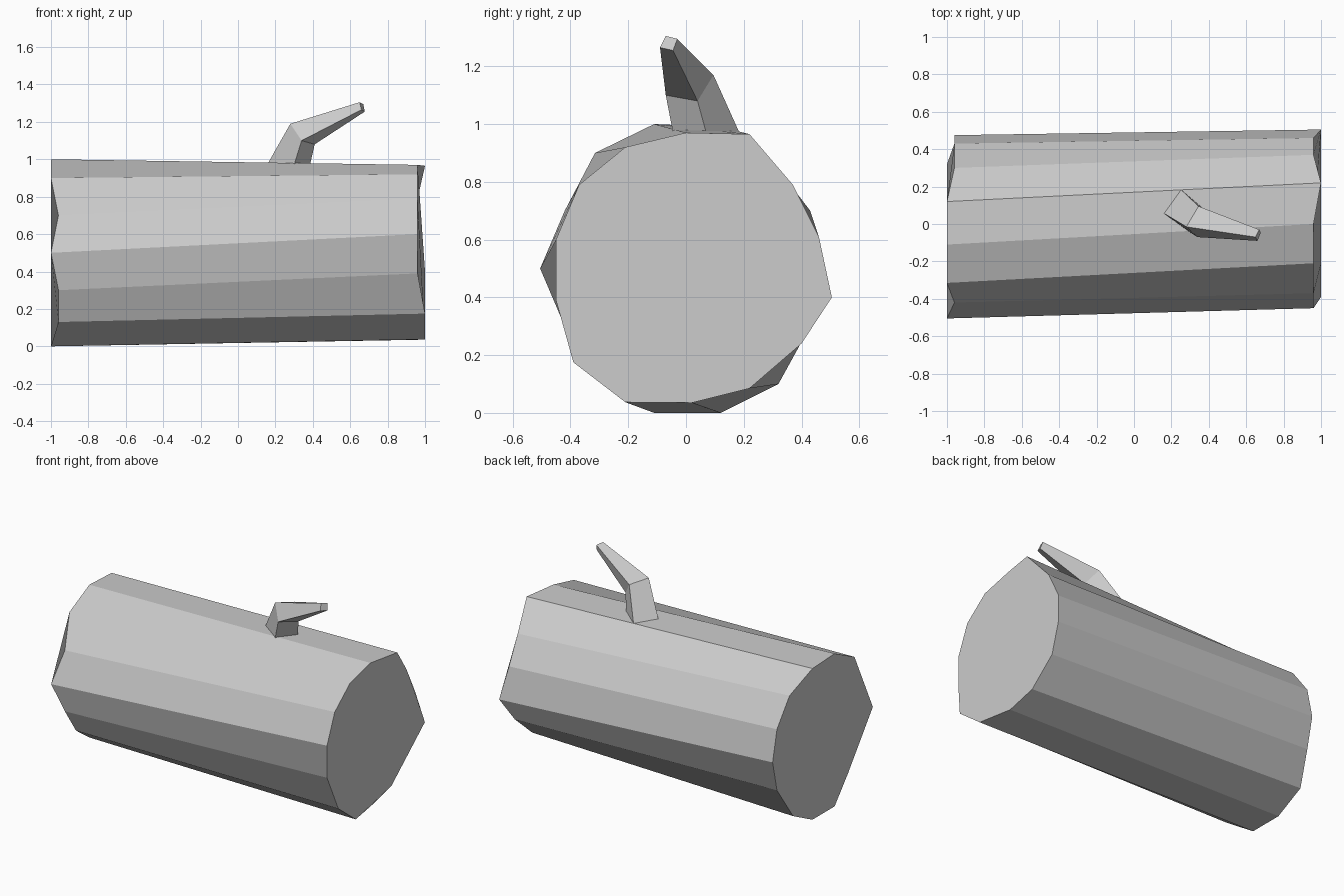
import bpy

if "Cube" in bpy.data.objects:
    bpy.data.objects.remove(bpy.data.objects["Cube"])


def loft(name, rings):
    """Skin matching closed rings of points and cap both ends."""
    n = len(rings[0])
    verts = [p for ring in rings for p in ring]
    faces = [tuple(reversed(range(n))),
             tuple(range(len(verts) - n, len(verts)))]
    for r in range(len(rings) - 1):
        a, b = r * n, (r + 1) * n
        for i in range(n):
            j = (i + 1) % n
            faces.append((a + i, a + j, b + j, b + i))
    mesh = bpy.data.meshes.new(name)
    mesh.from_pydata(verts, [], faces)
    obj = bpy.data.objects.new(name, mesh)
    bpy.context.collection.objects.link(obj)
    return obj


def end_ring(profile, long_corners, side):
    """Rough-cut end: some corners reach further out than the rest."""
    return [(side * (1.0 if i in long_corners else 0.96), y, z)
            for i, (y, z) in enumerate(profile)]


# Log: irregular 14-sided cross-sections (y, z), clockwise list from the top
left = [(-.11, 1.0), (-.315, .9), (-.42, .7), (-.505, .5), (-.42, .3),
        (-.305, .13), (-.11, 0), (.12, 0), (.32, .1), (.43, .3),
        (.475, .5), (.43, .7), (.30, .87), (.12, .99)]
right = [(0, .97), (-.21, .92), (-.37, .79), (-.45, .6), (-.45, .39),
         (-.39, .175), (-.21, .037), (.02, .035), (.22, .085), (.40, .24),
         (.505, .4), (.46, .61), (.37, .79), (.22, .965)]
left.reverse()
right.reverse()
loft("log", [end_ring(left, {13 - i for i in (0, 1, 3, 6, 7, 8, 13)}, -1),
             end_ring(right, {13 - i for i in (5, 6, 10, 13)}, 1)])

# Branch stub: four-sided, bent once and tapering to the tip
base = [(.155, .06, .97), (.30, -.045, .97), (.385, .07, .97), (.25, .185, .97)]
bend = [(.28, -.015, 1.19), (.34, -.07, 1.10), (.41, .04, 1.08), (.345, .095, 1.17)]
tip = [(.65, -.07, 1.305), (.66, -.09, 1.265), (.678, -.045, 1.255), (.67, -.03, 1.295)]
loft("branch", [base, bend, tip])
